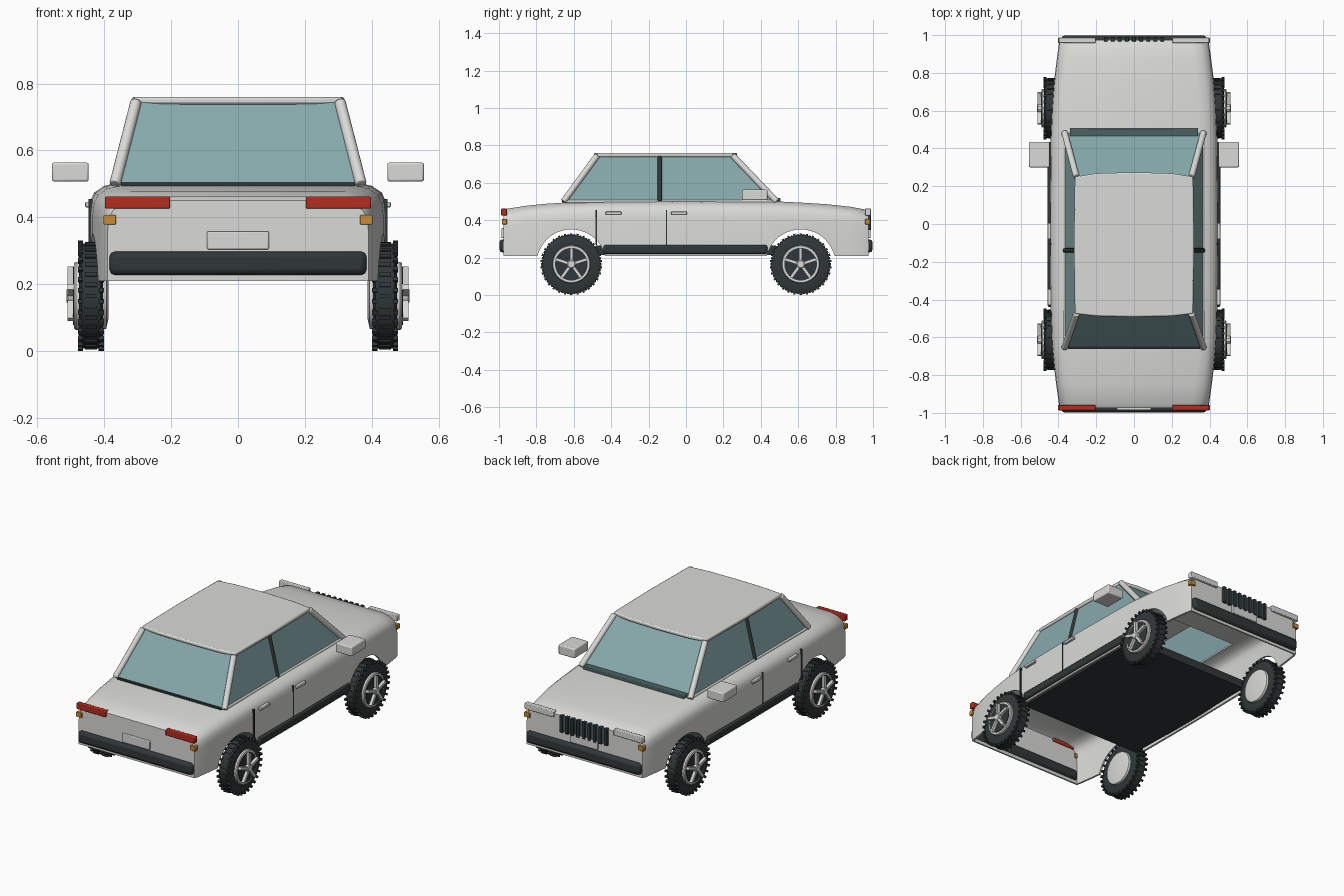
import bpy, bmesh, math
from mathutils import Matrix, Vector

if "Cube" in bpy.data.objects:
    bpy.data.objects.remove(bpy.data.objects["Cube"])


def material(name, rgb):
    m = bpy.data.materials.new(name)
    m.diffuse_color = (*rgb, 1)
    m.use_nodes = True
    m.node_tree.nodes["Principled BSDF"].inputs["Base Color"].default_value = m.diffuse_color
    return m


PAINT = material("pale_grey_paint", (0.70, 0.71, 0.68))
DARK = material("black_rubber", (0.030, 0.038, 0.040))
GLASS = material("teal_glass", (0.24, 0.40, 0.41))
TEAL = material("dark_teal_trim", (0.07, 0.12, 0.12))
RED = material("red_lens", (0.45, 0.026, 0.014))
AMBER = material("amber_lens", (0.58, 0.27, 0.035))


def finish(name, bm, mat, bevel=0.0, smooth=True):
    bmesh.ops.recalc_face_normals(bm, faces=bm.faces)
    me = bpy.data.meshes.new(name)
    bm.to_mesh(me)
    bm.free()
    ob = bpy.data.objects.new(name, me)
    bpy.context.collection.objects.link(ob)
    me.materials.append(mat)
    if bevel:
        b = ob.modifiers.new("bevel", 'BEVEL')
        b.width, b.segments = bevel, 2
    if smooth:
        shade(ob)
    return ob


def shade(ob):
    bpy.ops.object.select_all(action='DESELECT')
    ob.select_set(True)
    bpy.context.view_layer.objects.active = ob
    bpy.ops.object.shade_smooth_by_angle(angle=math.radians(35))


def add_box(bm, x, y, z, rot=Matrix()):
    """Box between (min, max) pairs, turned by rot."""
    c = Vector([(a + b) / 2 for a, b in (x, y, z)])
    s = [b - a for a, b in (x, y, z)]
    bmesh.ops.create_cube(bm, size=1, matrix=rot @ Matrix.Translation(c) @ Matrix.Diagonal((*s, 1)))


def box(name, x, y, z, mat, bevel=0.0):
    bm = bmesh.new()
    add_box(bm, x, y, z)
    return finish(name, bm, mat, bevel)


def span(s, a, b):
    return tuple(sorted((s * a, s * b)))


def lathe(name, profile, centre, mat, n=40):
    """Spin (x, radius) points around an x axis through centre."""
    bm = bmesh.new()
    rings = [[bm.verts.new(Vector(centre) + Vector((x, r * math.cos(2 * math.pi * i / n),
                                                    r * math.sin(2 * math.pi * i / n))))
              for i in range(n)] for x, r in profile]
    for a, b in zip(rings, rings[1:]):
        for i in range(n):
            j = (i + 1) % n
            bm.faces.new((a[i], a[j], b[j], b[i]))
    bm.faces.new(rings[0])
    bm.faces.new(rings[-1])
    return finish(name, bm, mat)


def rod(name, a, b, r, mat):
    a, b = Vector(a), Vector(b)
    bm = bmesh.new()
    bmesh.ops.create_cone(bm, cap_ends=True, segments=14, radius1=r, radius2=r, depth=(b - a).length,
                          matrix=Matrix.Translation((a + b) / 2) @ (b - a).to_track_quat('Z', 'Y').to_matrix().to_4x4())
    return finish(name, bm, mat, 0.004)


WY, WZ = 0.613, 0.165  # wheel centre

# Body shell: lofted stations (y, half width, top height), open underneath
stations = [(-0.975, 0.39, 0.45), (-0.955, 0.397, 0.462), (-0.85, 0.412, 0.478), (-0.75, 0.424, 0.488),
            (-0.63, 0.435, 0.496), (-0.4, 0.443, 0.502), (0, 0.446, 0.504), (0.46, 0.441, 0.502),
            (0.62, 0.434, 0.494), (0.75, 0.424, 0.486), (0.88, 0.408, 0.472), (0.955, 0.397, 0.458),
            (0.975, 0.39, 0.445)]
bm = bmesh.new()
rows = []
for y, w, t in stations:
    half = [(w, 0.21), (w, t - 0.09), (w - 0.004, t - 0.055), (w - 0.016, t - 0.03),
            (w - 0.045, t - 0.01), (w - 0.09, t)]
    pts = half + [(-x, z) for x, z in reversed(half)]
    rows.append([bm.verts.new((x, y, z)) for x, z in pts])
for k, (a, b) in enumerate(zip(rows, rows[1:])):
    for i in range(11):
        cabin = -0.64 < stations[k][0] and stations[k + 1][0] < 0.47
        if not (i == 5 and cabin):  # leave the cabin open in the deck
            bm.faces.new((a[i], a[i + 1], b[i + 1], b[i]))
bm.faces.new(rows[0])
bm.faces.new(rows[-1])
body = finish("body_shell", bm, PAINT, smooth=False)
sol = body.modifiers.new("thickness", 'SOLIDIFY')
sol.thickness, sol.offset = 0.012, -1
for s in (-1, 1):
    cutter = lathe("arch_cutter", [(-0.7, 0.186), (0.7, 0.186)], (0, s * WY, WZ), PAINT, 48)
    cutter.hide_render = True
    mod = body.modifiers.new("arch", 'BOOLEAN')
    mod.operation, mod.solver, mod.object = 'DIFFERENCE', 'EXACT', cutter
    bpy.context.view_layer.objects.active = body
    for m in [m.name for m in body.modifiers]:
        bpy.ops.object.modifier_apply(modifier=m)
    bpy.data.objects.remove(cutter)
shade(body)

box("floor_pan", (-0.415, 0.415), (-0.48, 0.48), (0.215, 0.265), DARK)

# Greenhouse: glass walls, roof, pillars
low = [(-0.368, -0.655), (0.368, -0.655), (0.368, 0.485), (-0.368, 0.485)]
top = [(-0.305, -0.475), (0.305, -0.475), (0.305, 0.25), (-0.305, 0.25)]
bm = bmesh.new()
lv = [bm.verts.new((x, y, 0.497)) for x, y in low]
tv = [bm.verts.new((x, y, 0.748)) for x, y in top]
for i in range(4):
    j = (i + 1) % 4
    bm.faces.new((lv[i], lv[j], tv[j], tv[i]))
finish("window_glass", bm, GLASS, smooth=False)

bm = bmesh.new()
outline = [(0.313, -0.475), (0.318, -0.11), (0.313, 0.25), (0.2, 0.268), (0, 0.274)]
outline = [(0, -0.492), (0.2, -0.488)] + outline
outline += [(-x, y) for x, y in reversed(outline[1:-1])]
bottom = bm.faces.new([bm.verts.new((x, y, 0.738)) for x, y in outline])
ext = bmesh.ops.extrude_face_region(bm, geom=[bottom])
bmesh.ops.translate(bm, vec=(0, 0, 0.022), verts=[v for v in ext["geom"] if isinstance(v, bmesh.types.BMVert)])
finish("roof", bm, PAINT, 0.007)

for (lx, ly), (tx, ty) in zip(low, top):
    rod("corner_pillar", (lx, ly, 0.5), (tx, ty, 0.746), 0.017, PAINT)
for s in (-1, 1):
    rod("door_pillar", (s * 0.366, -0.14, 0.5), (s * 0.306, -0.14, 0.743), 0.012, DARK)
    rod("window_sill", (s * 0.366, -0.65, 0.5), (s * 0.366, 0.48, 0.5), 0.008, PAINT)
box("rear_window_seal", (-0.35, 0.35), (-0.662, -0.648), (0.494, 0.504), DARK)
box("windscreen_cowl", (-0.34, 0.34), (0.462, 0.505), (0.49, 0.518), TEAL, 0.004)

# Side fittings
for s in (-1, 1):
    box("side_sill", span(s, 0.43, 0.457), (-0.44, 0.435), (0.22, 0.268), DARK, 0.01)
    for y in (-0.48, -0.105):
        box("door_seam", span(s, 0.435, 0.4475), (y - 0.003, y + 0.003), (0.268, 0.455), DARK)
    for y in (-0.43, -0.08):
        box("door_handle", span(s, 0.435, 0.457), (y, y + 0.085), (0.43, 0.446), PAINT, 0.003)
    box("side_mirror", span(s, 0.447, 0.556), (0.30, 0.435), (0.507, 0.564), PAINT, 0.006)

# Bumpers, lamps and plates at both ends
for e, lens in ((-1, RED), (1, PAINT)):
    bm = bmesh.new()
    add_box(bm, (-0.385, 0.385), span(e, 0.955, 0.998), (0.227, 0.298))
    finish("bumper", bm, DARK, 0.018)
    box("number_plate", (-0.092, 0.092), span(e, 0.965, 0.986), (0.304, 0.358), PAINT, 0.004)
    for s in (-1, 1):
        box("end_lamp", span(s, 0.203, 0.398), span(e, 0.958, 0.988), (0.426, 0.462), lens, 0.004)
        box("indicator_lamp", span(s, 0.365, 0.402), span(e, 0.958, 0.985), (0.378, 0.407), AMBER, 0.003)

# Grille with upright bars
box("grille_panel", (-0.16, 0.16), (0.965, 0.981), (0.352, 0.448), TEAL, 0.004)
for i in range(9):
    x = -0.15 + i * 0.0375
    box("grille_bar", (x - 0.01, x + 0.01), (0.965, 0.990), (0.348, 0.452), DARK, 0.003)

# Wheels
for s in (-1, 1):
    for e in (-1, 1):
        c = (s * 0.44, e * WY, WZ)
        lathe("tyre", [(s * x, r) for x, r in ((-0.034, 0.10), (-0.036, 0.14), (-0.028, 0.157), (0.028, 0.157),
                                               (0.036, 0.14), (0.034, 0.10))], c, DARK)
        bm = bmesh.new()
        for i in range(30):
            for x, shift in ((-0.031, 0), (0.0, 0.5), (0.031, 0)):
                rot = Matrix.Translation(c) @ Matrix.Rotation((i + shift) * math.tau / 30, 4, 'X')
                hi = 0.161 if x == 0 else 0.1655
                wd = 0.018 if x == 0 else 0.008
                add_box(bm, (x - wd, x + wd), (-0.006, 0.006), (0.15, hi), rot)
        finish("tyre_tread", bm, DARK, smooth=False)
        lathe("wheel_rim", [(s * x, r) for x, r in ((-0.052, 0.07), (-0.046, 0.098), (-0.03, 0.102),
                                                    (0.045, 0.102), (0.05, 0.098))], c, PAINT)
        lathe("rim_recess", [(s * 0.045, 0.087), (s * 0.053, 0.087)], c, DARK)
        lathe("wheel_hub", [(s * 0.045, 0.024), (s * 0.068, 0.024), (s * 0.073, 0.018)], c, PAINT, 20)
        bm = bmesh.new()
        for i in range(5):
            rot = Matrix.Translation(c) @ Matrix.Rotation(i * math.tau / 5, 4, 'X')
            add_box(bm, span(s, 0.05, 0.07), (-0.008, 0.008), (0.0, 0.088), rot)
        finish("wheel_spokes", bm, PAINT, smooth=False)
